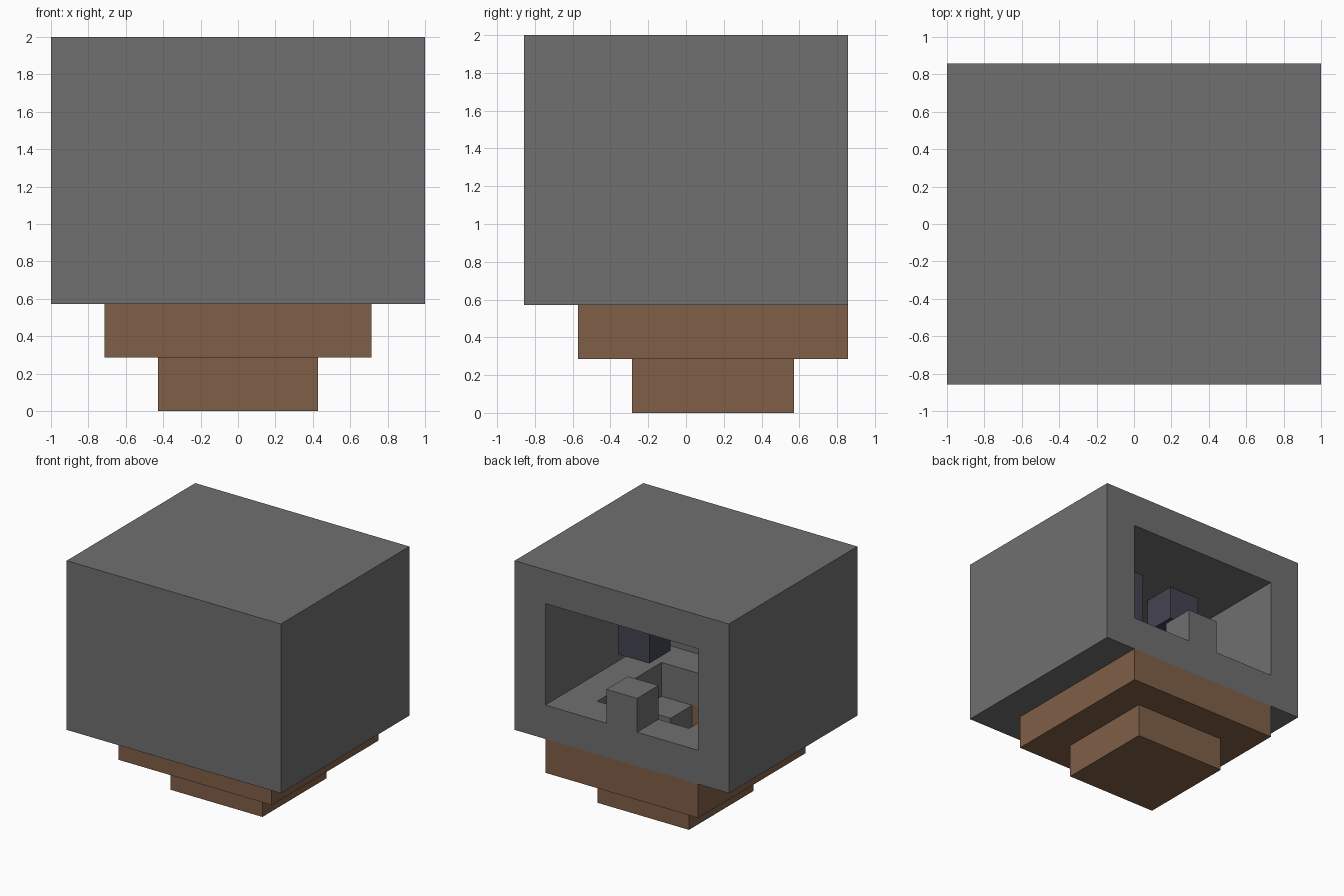
import bpy
import bmesh
from mathutils import Vector

if "Cube" in bpy.data.objects:
    bpy.data.objects.remove(bpy.data.objects["Cube"], do_unlink=True)

U = 1 / 7  # half of one block


def srgb(hex_colour):
    out = []
    for shift in (16, 8, 0):
        c = ((hex_colour >> shift) & 255) / 255
        out.append(c / 12.92 if c <= 0.04045 else ((c + 0.055) / 1.055) ** 2.4)
    return (*out, 1.0)


def material(name, hex_colour):
    mat = bpy.data.materials.new(name)
    mat.use_nodes = True
    colour = srgb(hex_colour)
    mat.diffuse_color = colour
    bsdf = mat.node_tree.nodes["Principled BSDF"]
    bsdf.inputs["Base Color"].default_value = colour
    bsdf.inputs["Roughness"].default_value = 0.9
    return mat


def box(name, mat, x, y, z):
    """Box between the given (low, high) ranges in half-block units."""
    bm = bmesh.new()
    bmesh.ops.create_cube(bm, size=1)
    for v in bm.verts:
        v.co = Vector([U * (r[0] if c < 0 else r[1]) for c, r in zip(v.co, (x, y, z))])
    mesh = bpy.data.meshes.new(name)
    bm.to_mesh(mesh)
    bm.free()
    if mat:
        mesh.materials.append(mat)
    obj = bpy.data.objects.new(name, mesh)
    bpy.context.collection.objects.link(obj)
    return obj


def carve(obj, x, y, z):
    """Cut a box-shaped hollow out of an object."""
    cutter = box("cutter", None, x, y, z)
    cutter.hide_render = True
    mod = obj.modifiers.new("hollow", "BOOLEAN")
    mod.operation = "DIFFERENCE"
    mod.solver = "EXACT"
    mod.object = cutter
    bpy.context.view_layer.objects.active = obj
    bpy.ops.object.modifier_apply(modifier=mod.name)
    bpy.data.objects.remove(cutter, do_unlink=True)


stone = material("grey stone", 0x707070)
earth = material("brown earth", 0x805F47)
ore = material("dark violet rock", 0x444352)

# Stone chamber, open at the back, with a square pit in its floor
chamber = box("stone_chamber", stone, (-7, 7), (-6, 6), (4, 14))
carve(chamber, (-5, 5), (-4, 7), (6, 12))
carve(chamber, (-3, 3), (-2, 4), (3, 7))

# Stepped earth base, the upper tier being a ring around the pit
upper_base = box("upper_base", earth, (-5, 5), (-4, 6), (2, 4))
carve(upper_base, (-3, 3), (-2, 4), (1, 5))
box("lower_base", earth, (-3, 3), (-2, 4), (0, 2))

# Loose stone blocks at the doorway and in the pit
box("doorway_block", stone, (-1, 1), (4, 6), (6, 8))
box("pit_block", stone, (1, 3), (-2, 0), (2, 4))

# Rocks hanging from the ceiling
box("long_hanging_rock", ore, (1, 3), (0, 2), (8, 12))
box("short_hanging_rock", ore, (-3, -1), (0, 2), (10, 12))
